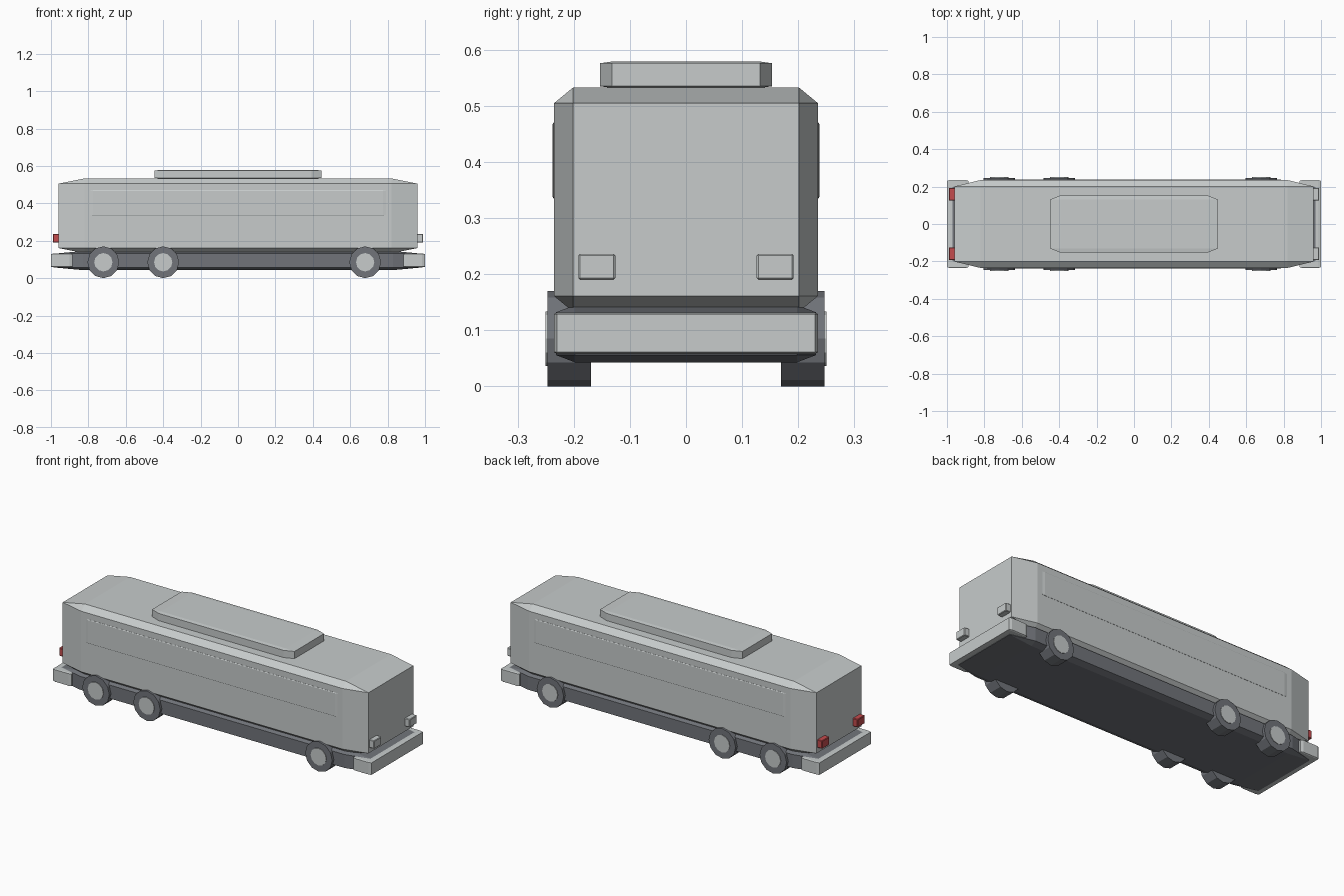
import bpy, bmesh, math
from mathutils import Matrix
from itertools import product

cube = bpy.data.objects.get("Cube")
if cube:
    bpy.data.objects.remove(cube, do_unlink=True)


def material(name, r, g, b):
    m = bpy.data.materials.new(name)
    m.use_nodes = True
    m.diffuse_color = (r, g, b, 1)
    m.node_tree.nodes["Principled BSDF"].inputs["Base Color"].default_value = (r, g, b, 1)
    return m


pale = material("pale grey", 0.57, 0.60, 0.60)
dark = material("dark slate", 0.165, 0.175, 0.195)
red = material("tail red", 0.55, 0.07, 0.075)


def finish(name, bm, mat):
    bmesh.ops.recalc_face_normals(bm, faces=bm.faces)
    mesh = bpy.data.meshes.new(name)
    bm.to_mesh(mesh)
    bm.free()
    mesh.materials.append(mat)
    obj = bpy.data.objects.new(name, mesh)
    bpy.context.collection.objects.link(obj)
    return obj


def chamfered_box(name, low, high, cut, mat):
    """Box between two corners, with a different chamfer along each axis."""
    bm = bmesh.new()
    mid = [(a + b) / 2 for a, b in zip(low, high)]
    half = [(b - a) / 2 for a, b in zip(low, high)]
    for signs in product((-1, 1), repeat=3):
        for outer in range(3):
            bm.verts.new([mid[i] + signs[i] * (half[i] - (0 if i == outer else cut[i]))
                          for i in range(3)])
    bmesh.ops.convex_hull(bm, input=bm.verts)
    bmesh.ops.dissolve_limit(bm, angle_limit=0.01, verts=bm.verts, edges=bm.edges)
    return finish(name, bm, mat)


def disc(name, x, y, z, radius, depth, mat):
    """Twelve-sided cylinder with its axle along y."""
    bm = bmesh.new()
    bmesh.ops.create_cone(bm, cap_ends=True, segments=12, radius1=radius,
                          radius2=radius, depth=depth,
                          matrix=Matrix.Translation((x, y, z))
                          @ Matrix.Rotation(math.pi / 2, 4, 'X'))
    return finish(name, bm, mat)


# Main shell, chassis and roof unit
chamfered_box("body", (-0.96, -0.235, 0.133), (0.96, 0.235, 0.533), (0.14, 0.034, 0.028), pale)
chamfered_box("chassis", (-0.97, -0.232, 0.043), (0.97, 0.232, 0.145), (0.14, 0.034, 0.013), dark)
chamfered_box("roof_unit", (-0.447, -0.153, 0.532), (0.447, 0.153, 0.579), (0.055, 0.021, 0.003), pale)

# Bumpers and lamps at both ends
for end, sx, lamp_mat in (("front", 1, pale), ("rear", -1, red)):
    xs = sorted((sx * 0.885, sx))
    chamfered_box(end + "_bumper", (xs[0], -0.235, 0.058), (xs[1], 0.235, 0.132),
                  (0.015, 0.005, 0.003), pale)
    xs = sorted((sx * 0.945, sx * 0.99))
    for side, sy in (("left", 1), ("right", -1)):
        ys = sorted((sy * 0.126, sy * 0.192))
        chamfered_box(f"{end}_{side}_lamp", (xs[0], ys[0], 0.19), (xs[1], ys[1], 0.236),
                      (0.003, 0.003, 0.003), lamp_mat)

# Side panels, tyres and hubs
for side, sy in (("left", 1), ("right", -1)):
    ys = sorted((sy * 0.230, sy * 0.238))
    chamfered_box(side + "_side_panel", (-0.79, ys[0], 0.335), (0.79, ys[1], 0.47),
                  (0.015, 0.002, 0.003), pale)
    for axle, x in (("front", 0.68), ("middle", -0.40), ("rear", -0.72)):
        disc(f"{axle}_{side}_tyre", x, sy * 0.208, 0.085, 0.085, 0.078, dark)
        disc(f"{axle}_{side}_hub", x, sy * 0.24, 0.085, 0.049, 0.02, pale)
